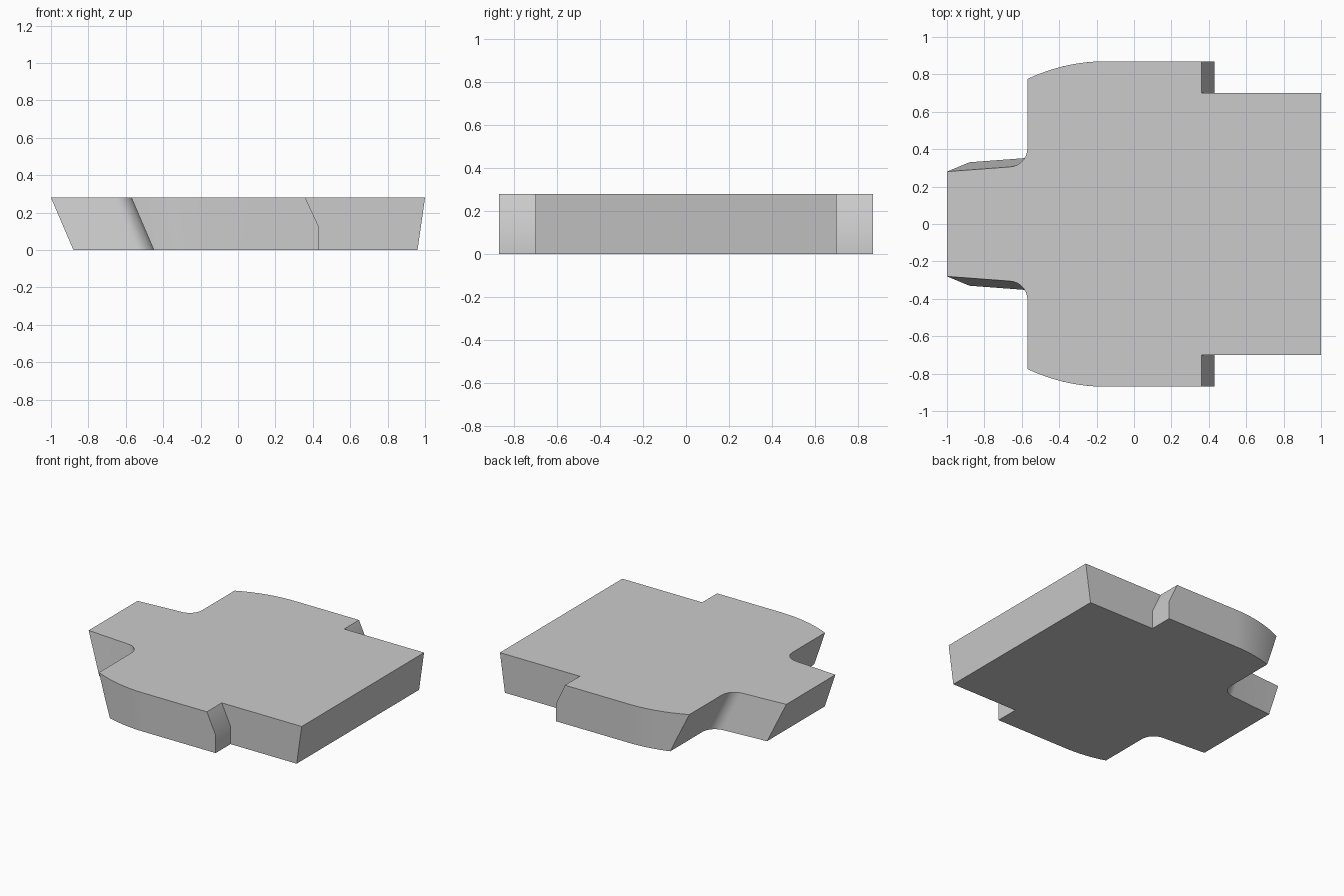
import bpy
import bmesh
from math import radians, sin, cos, sqrt

default = bpy.data.objects.get("Cube")
if default:
    bpy.data.objects.remove(default, do_unlink=True)

HEIGHT = 0.28
STEP_HEIGHT = 0.13
HALF_WIDTH = 0.87
ARC_START, ARC_RADIUS = -0.15, 0.976


def lerp(a, b, t):
    return a + (b - a) * t


def half_outline(z):
    """Outline of the +y half at height z, from the narrow tab to the broad end."""
    t = z / HEIGHT
    tip = lerp(-0.88, -1.0, t)
    shoulder = lerp(-0.45, -0.57, t)
    tab = lerp(0.33, 0.28, t)
    step = lerp(0.43, 0.36, max(0, (z - STEP_HEIGHT) / (HEIGHT - STEP_HEIGHT)))
    end = lerp(0.96, 1.0, t)

    points = [(tip, tab)]
    # Rounded inner corner between tab and shoulder
    for i in range(11):
        a = radians(lerp(4, 90, i / 10))
        points.append((shoulder - 0.1 + 0.1 * sin(a), tab + 0.125 - 0.1 * cos(a)))
    # Bowed side from the shoulder to the straight edge
    for i in range(13):
        x = lerp(shoulder, ARC_START, i / 12)
        drop = ARC_RADIUS - sqrt(ARC_RADIUS ** 2 - (x - ARC_START) ** 2)
        points.append((x, HALF_WIDTH - drop))
    # Notched step and broad end
    points += [(step, HALF_WIDTH), (step, 0.7), (end, 0.7)]
    return points


# Solid plate lofted through three levels
bm = bmesh.new()
rings = []
for z in (0, STEP_HEIGHT, HEIGHT):
    half = half_outline(z)
    outline = half + [(x, -y) for x, y in reversed(half)]
    rings.append([bm.verts.new((x, y, z)) for x, y in outline])
count = len(rings[0])
for low, high in zip(rings, rings[1:]):
    for i in range(count):
        j = (i + 1) % count
        bm.faces.new((low[i], low[j], high[j], high[i]))
bm.faces.new(rings[0])
bm.faces.new(rings[-1])
bmesh.ops.recalc_face_normals(bm, faces=bm.faces)

mesh = bpy.data.meshes.new("notched_plate")
bm.to_mesh(mesh)
bm.free()
plate = bpy.data.objects.new("notched_plate", mesh)
bpy.context.collection.objects.link(plate)

# Plain grey finish
grey = bpy.data.materials.new("light_grey")
grey.use_nodes = True
colour = (0.6, 0.6, 0.6, 1)
grey.diffuse_color = colour
grey.node_tree.nodes["Principled BSDF"].inputs["Base Color"].default_value = colour
mesh.materials.append(grey)

bpy.ops.object.select_all(action="DESELECT")
plate.select_set(True)
bpy.context.view_layer.objects.active = plate
bpy.ops.object.shade_smooth_by_angle(angle=radians(30))
